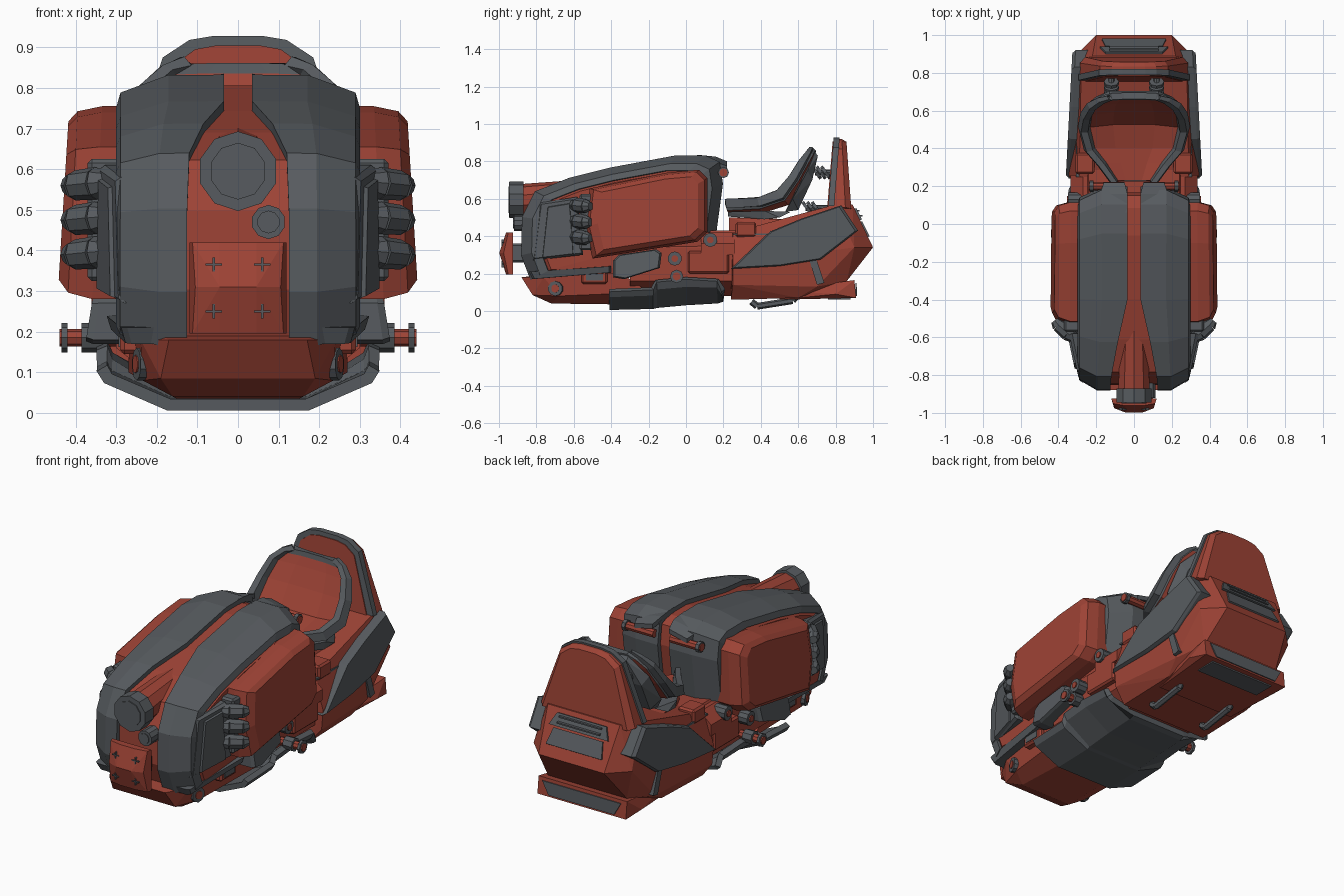
import bpy, bmesh
from mathutils import Vector

cube = bpy.data.objects.get("Cube")
if cube:
    bpy.data.objects.remove(cube, do_unlink=True)


def material(name, rgb):
    m = bpy.data.materials.new(name)
    m.use_nodes = True
    m.diffuse_color = (*rgb, 1)
    m.node_tree.nodes["Principled BSDF"].inputs["Base Color"].default_value = (*rgb, 1)
    return m


RED = material("brick red paint", (0.34, 0.056, 0.036))
GRAY = material("slate gray metal", (0.095, 0.105, 0.115))


def finish(name, bm, mats, mirror=False, thick=0, bevel=0):
    bmesh.ops.recalc_face_normals(bm, faces=bm.faces)
    me = bpy.data.meshes.new(name)
    bm.to_mesh(me)
    bm.free()
    ob = bpy.data.objects.new(name, me)
    bpy.context.collection.objects.link(ob)
    for m in mats:
        me.materials.append(m)
    if thick:
        s = ob.modifiers.new("thickness", 'SOLIDIFY')
        s.thickness, s.offset = thick, 0
    if bevel:
        b = ob.modifiers.new("bevel", 'BEVEL')
        b.width, b.segments = bevel, 1
    if mirror:
        ob.modifiers.new("mirror", 'MIRROR')
    return ob


def hull(name, pts, mat, sym=True, mirror=False):
    """Faceted solid around points; sym adds their twins across x."""
    bm = bmesh.new()
    for x, y, z in pts:
        bm.verts.new((x, y, z))
        if sym:
            bm.verts.new((-x, y, z))
    bmesh.ops.convex_hull(bm, input=bm.verts)
    junk = [v for v in bm.verts if not v.link_faces]
    bmesh.ops.delete(bm, geom=junk, context='VERTS')
    bmesh.ops.dissolve_limit(bm, angle_limit=0.03, verts=bm.verts, edges=bm.edges)
    return finish(name, bm, [mat], mirror)


def strip(name, rows, mats, thick, mirror=False, pick=None):
    """Sheet through rows of points, given thickness."""
    bm = bmesh.new()
    g = [[bm.verts.new(p) for p in row] for row in rows]
    for i in range(len(g) - 1):
        for j in range(len(g[0]) - 1):
            f = bm.faces.new((g[i][j], g[i][j + 1], g[i + 1][j + 1], g[i + 1][j]))
            if pick:
                f.material_index = pick(i, j)
    return finish(name, bm, mats, mirror, thick)


def prism(name, prof, layers, mat, taper=0, lean=0):
    """Mirrored side profile (y, z) stacked along x; layers are (x, scale)."""
    cy = sum(p[0] for p in prof) / len(prof)
    cz = sum(p[1] for p in prof) / len(prof)
    bm = bmesh.new()
    rings = [[bm.verts.new((x + taper * (y - cy) + lean * (z - cz), cy + (y - cy) * s, cz + (z - cz) * s))
              for y, z in prof] for x, s in layers]
    n = len(prof)
    for a, b in zip(rings, rings[1:]):
        for i in range(n):
            bm.faces.new((a[i], a[(i + 1) % n], b[(i + 1) % n], b[i]))
    bm.faces.new(rings[0])
    bm.faces.new(rings[-1])
    return finish(name, bm, [mat], True)


def tube(name, p0, p1, r, mat, r2=None, n=10, mirror=True):
    a, b = Vector(p0), Vector(p1)
    bm = bmesh.new()
    bmesh.ops.create_cone(bm, cap_ends=True, segments=n, radius1=r,
                          radius2=r if r2 is None else r2, depth=(b - a).length)
    q = (b - a).to_track_quat('Z', 'Y')
    for v in bm.verts:
        v.co = q @ v.co + (a + b) / 2
    return finish(name, bm, [mat], mirror)


def box(name, c, size, mat, mirror=True, bevel=0.01):
    bm = bmesh.new()
    bmesh.ops.create_cube(bm, size=1)
    for v in bm.verts:
        v.co = Vector(c) + Vector([v.co[i] * size[i] for i in range(3)])
    return finish(name, bm, [mat], mirror, bevel=bevel)


# Hood shells, wrapped from the nose over the top to the rear wall
HOOD = [(-.82, .17, .125), (-.87, .3, .125), (-.865, .5, .125), (-.80, .63, .12), (-.62, .70, .085),
        (-.4, .755, .035), (-.05, .82, .035), (.1, .82, .035), (.17, .79, .035), (.185, .68, .035), (.15, .42, .035)]


def pull(y, z, k):
    return y + (-.35 - y) * k, z + (.42 - z) * k


strip("hood_shell", [[(xi, y, z), (.16 + xi / 4, y, z), (.28, *pull(y, z, .1)), (.288, *pull(y, z, .18))]
                     for y, z, xi in HOOD], [GRAY], .025, True)
hull("body_core", [(x, *pull(y, z, k)) for y, z, _ in HOOD for x, k in ((.15, .035), (.265, .14), (.3, .21))]
     + [(.29, -.4, .2), (.29, .1, .24)], RED)
hull("hood_prong", [(x, y, z) for y, z, h in ((.06, .835, .03), (.16, .825, .03), (.22, .80, .025))
                    for x in (.05 if y > .2 else .035, .16 if y > .2 else .18) for z in (z, z - h)],
     GRAY, False, True)
prism("hood_bottom_trim", [(-.82, .17), (-.84, .21), (-.4, .24), (-.4, .205)],
      [(.2, 1), (.285, 1), (.3, .95)], GRAY, taper=.06, lean=.3)

# Side tanks and cheek panels
prism("side_tank", [(-.5, .28), (-.54, .45), (-.515, .655), (-.1, .74), (.07, .755), (.115, .71), (.115, .42), (.06, .37)],
      [(.27, 1), (.345, 1), (.405, .94), (.428, .82)], RED, lean=-.05)
prism("cheek_frame", [(-.82, .27), (-.78, .58), (-.58, .61), (-.55, .3)], [(.25, 1), (.307, 1), (.322, .93)],
      GRAY, taper=.2)
prism("cheek_panel", [(-.77, .28), (-.74, .56), (-.62, .58), (-.6, .3)], [(.31, 1), (.332, .95)], GRAY, taper=.2)
for i, z in enumerate((.395, .48, .565)):
    tube(f"exhaust_stub_{i}", (.35, -.58, z), (.4, -.535, z - .005), .04, GRAY, .037, 8)
    tube(f"exhaust_root_{i}", (.32, -.6, z + .003), (.35, -.58, z), .03, GRAY, .04, 8)
    tube(f"exhaust_tip_{i}", (.4, -.535, z - .005), (.42, -.51, z - .005), .037, GRAY, .022, 8)
box("exhaust_bracket", (.33, -.535, .475), (.08, .07, .3), GRAY)

# Nose: headlight, small lamp, hinged panel and bumper
tube("headlight_housing", (0, -.89, .59), (0, -.45, .64), .088, RED, .07, mirror=False)
tube("headlight_ring", (0, -.945, .595), (0, -.87, .595), .098, GRAY, mirror=False)
tube("headlight_lens", (0, -.95, .595), (0, -.94, .595), .07, GRAY, mirror=False)
tube("small_lamp", (.075, -.92, .47), (.075, -.83, .47), .042, GRAY, mirror=False)
tube("small_lamp_lens", (.075, -.925, .47), (.075, -.915, .47), .028, GRAY, mirror=False)
box("nose_mount", (0, -.9, .31), (.16, .09, .1), GRAY, False)
hull("nose_bumper", [(x, y, z) for x, y in ((.12, -.925), (.112, -.95), (.045, -.962)) for z in (.195, .42)]
     + [(.105, -.975, .31), (.045, -.998, .31)], RED)
for z in (.25, .365):
    box("bumper_hinge", (.06, -.975, z), (.04, .02, .005), GRAY, bevel=0)
    box("bumper_hinge_pin", (.06, -.975, z), (.006, .022, .035), GRAY, bevel=0)

# Lower nose and mid frame
hull("lower_nose", [(.17, -.88, .18), (.19, -.82, .085), (.16, -.72, .04), (.15, -.35, .035), (.235, -.68, .08),
                    (.24, -.76, .18), (.27, -.4, .24), (.27, -.2, .1)], RED)
tube("nose_port", (.18, -.68, .12), (.25, -.7, .12), .04, GRAY)
tube("nose_port_core", (.19, -.68, .12), (.254, -.7, .12), .022, RED)
box("side_vent_frame", (.25, -.49, .18), (.08, .14, .07), RED)
box("side_vent", (.26, -.49, .18), (.068, .09, .035), GRAY, bevel=0)
hull("mid_frame", [(x, y, z) for y in (-.3, .3) for x, z in ((.2, .08), (.3, .16), (.3, .34), (.24, .43))], RED)
hull("mid_shoulder", [(x, y, z) for y in (.08, .26) for x, z in ((.2, .3), (.335, .3), (.335, .36), (.27, .42))], RED)
prism("side_box", [(-.39, .18), (-.39, .27), (-.36, .3), (-.16, .33), (-.13, .31), (-.14, .23), (-.33, .17)],
      [(.27, 1), (.345, 1), (.362, .92)], GRAY, lean=-.15)
box("frame_block", (.3, .12, .26), (.07, .22, .12), RED)
for n, y, z, x in (("upper_pivot", -.06, .28, .355), ("rear_pivot", .13, .38, .35)):
    tube(n, (.28, y, z), (x, y, z), .038, GRAY)
    tube(n + "_core", (.28, y, z), (x + .006, y, z), .018, RED)

# Foot pegs
tube("peg_rod", (.22, -.05, .185), (.44, -.05, .185), .022, RED, n=8)
tube("peg_grip", (.33, -.05, .185), (.385, -.05, .185), .036, GRAY, n=8)
tube("peg_cap", (.42, -.05, .185), (.434, -.05, .185), .036, GRAY, n=8)

# Belly skid
SKID = [(-.41, .02, .11), (-.18, .025, .12), (-.16, .03, .16), (.0, .045, .175), (.17, .055, .165), (.2, .065, .11)]
strip("belly_skid", [[(s * x, y, z) for s, x, z in ((-1, .335, top), (-1, .32, b + (top - b) * .72), (-1, .17, b), (1, .17, b),
                                                    (1, .32, b + (top - b) * .72), (1, .335, top))]
                     for y, b, top in SKID], [GRAY], .03)

# Rear body, fenders and tail
hull("rear_body", [(.27, .24, .06), (.27, .6, .07), (.335, .25, .14), (.345, .25, .25), (.29, .25, .42), (.3, .7, .13),
                   (.24, .86, .16), (.2, 1.0, .34), (.3, .9, .34), (.22, .89, .57), (.28, .8, .57)], RED)
prism("rear_fender", [(.24, .225), (.45, .425), (.62, .495), (.83, .565), (.92, .43), (.72, .275), (.5, .24)],
      [(.26, 1), (.325, 1), (.342, .95)], GRAY, taper=-.05)
prism("fender_strut", [(.66, .27), (.7, .27), (.74, .15), (.7, .14)], [(.25, 1), (.318, 1)], GRAY)
box("seat_side_block", (.26, .32, .435), (.1, .11, .08), RED)
box("side_trim", (.298, .4, .41), (.02, .3, .01), GRAY, bevel=0)
hull("tail_plate", [(.24, .5, .06), (.24, .5, .11), (.27, .9, .165), (.27, .91, .07), (.29, .8, .09)], RED)
hull("tail_plate_inset", [(.2, .907, .08), (.24, .907, .15), (.2, .915, .08), (.24, .912, .15)], GRAY)
box("tail_underside_plate", (0, .82, .066), (.4, .12, .009), GRAY, False, 0)
for y0, z0, y1, z1 in ((.35, .05, .38, .025), (.38, .025, .57, .055), (.57, .055, .6, .09)):
    tube("under_rail", (.17, y0, z0), (.17, y1, z1), .018, GRAY, n=6)

# Back panel with gray lip and rear vent
PANEL = [(.06, .928), (.12, .918), (.185, .875), (.205, .8), (.24, .72), (.295, .56)]
hull("back_panel", [(x * k, y, z * m) for x, z in PANEL
                    for k, y, m in ((.97, .79, .99), (.97, .835 + (.9 - z) * .05, .99),
                                    (.88, .86 + (.9 - z) * .07, .975))], RED)
hull("back_panel_lip", [(x, y + (.93 - z) * -.08, z) for x, z in PANEL for y in (.79, .822)], GRAY)
hull("back_panel_pad", [(x * .88, y + (.93 - z) * -.08, z * .975) for x, z in PANEL for y in (.784, .8)], RED)
hull("rear_plate", [(.17, .981, .4), (.15, .942, .48), (.17, .966, .39), (.15, .925, .47)], GRAY)
hull("rear_vent_frame", [(.18, .941, .49), (.15, .91, .55), (.18, .916, .48), (.15, .88, .54)], GRAY)
for i in range(2):
    box("rear_vent_slat", (0, .936 - i * .016, .51 + i * .027), (.26, .015, .008), GRAY, False, 0)

# Seat: red cushion inside a raised gray rim; last value fades the rim
SEAT = [(.225, .55, .11, 1), (.32, .555, .18, 1), (.4, .56, .25, 1), (.52, .6, .28, 1), (.59, .7, .268, 1),
        (.64, .79, .235, .8), (.665, .835, .185, .5), (.675, .86, .135, .2)]
COLS = [(-1, 0), (-.96, .035), (-.91, .035), (-.87, 0), (-.4, -.02), (.4, -.02), (.87, 0), (.91, .035), (.96, .035), (1, 0)]
strip("seat", [[(w * f, y - h * k * (.3 if y < .5 else .8), z + h * k * (1 if y < .55 else .4)) for f, h in COLS]
               for y, z, w, k in SEAT], [GRAY, RED], .035,
      pick=lambda i, j: 1 if 3 <= j <= 5 and i < len(SEAT) - 2 else 0)
hull("seat_pan", [(.1, .225, .505), (.11, .225, .53), (.23, .42, .49), (.24, .42, .535), (.24, .5, .5), (.2, .56, .53)], GRAY)
hull("seat_base", [(.12, .23, .42), (.12, .23, .5), (.24, .5, .42), (.22, .5, .49), (.22, .6, .49)], RED)
hull("seat_back_shell", [(.2, .53, .53), (.25, .57, .6), (.23, .65, .75), (.13, .69, .85), (.13, .705, .83),
                         (.2, .675, .7), (.2, .6, .54)], GRAY)

# Springs joining seat and back panel
for z, y in ((.55, .64), (.74, .69)):
    tube("spring_rod", (.12, y, z), (.12, .8, z), .016, GRAY, n=8)
    for i in range(3):
        c = y + i * .025
        tube("spring_coil", (.12, c, z - .005), (.12, c + .014, z + .005), .04, GRAY, n=8)

# Handlebars
tube("handlebar", (.05, .2, .74), (.24, .2, .74), .022, RED, n=8)
tube("handlebar_cap", (.215, .2, .74), (.235, .2, .74), .03, GRAY, n=8)
tube("handlebar_stem", (.12, .12, .71), (.12, .2, .74), .014, GRAY, n=6)
